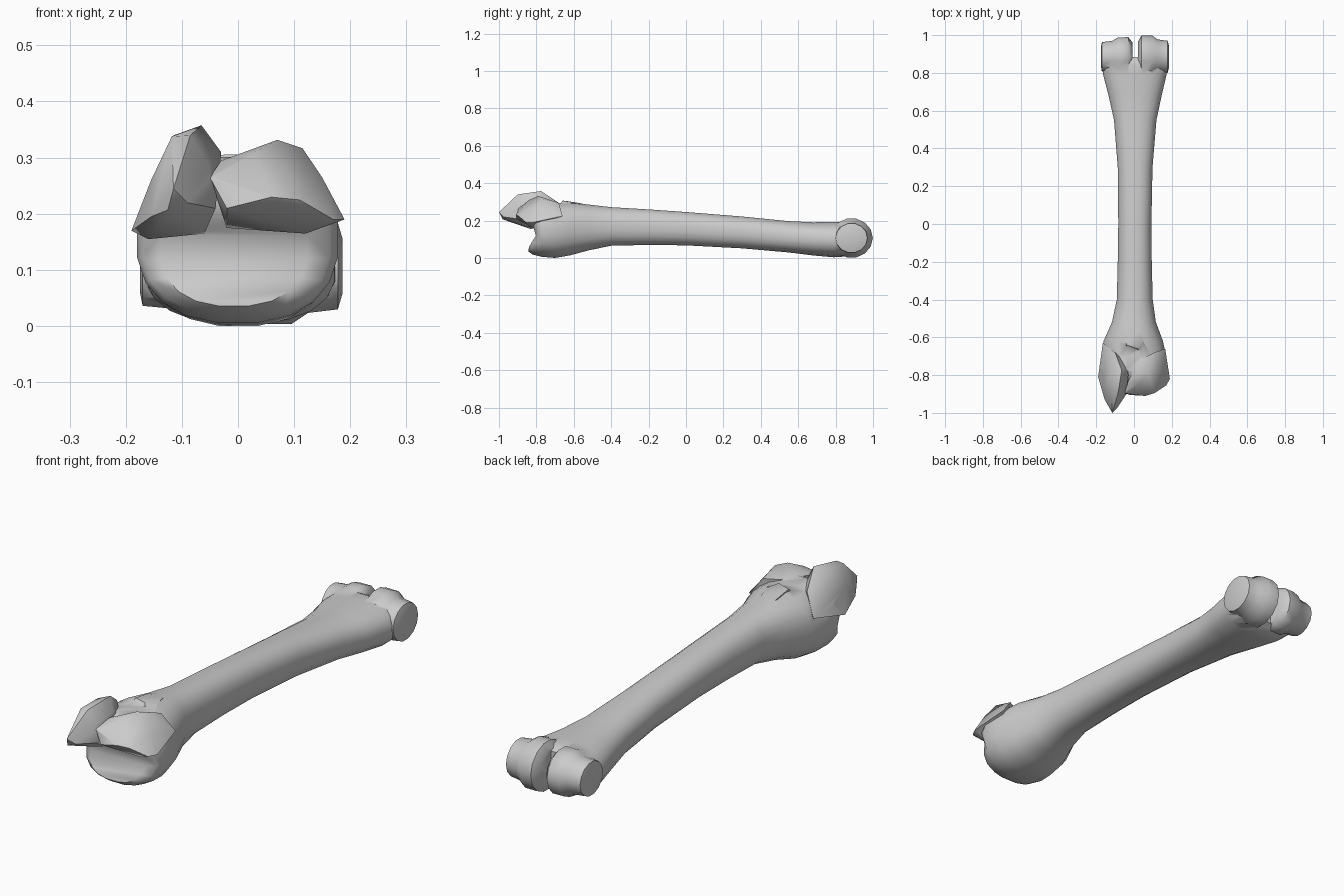
import bpy, bmesh, math
from mathutils import Vector


def make_object(name, bm):
    bmesh.ops.recalc_face_normals(bm, faces=bm.faces)
    mesh = bpy.data.meshes.new(name)
    bm.to_mesh(mesh)
    bm.free()
    obj = bpy.data.objects.new(name, mesh)
    bpy.context.collection.objects.link(obj)
    return obj


def sgn_pow(v, p):
    return math.copysign(abs(v) ** p, v)


def loft(name, sections, n=20, power=0.85):
    """Loft rounded sections (y, left, right, bottom, top, hollow) along y."""
    bm = bmesh.new()
    rings = []
    for y, xl, xr, zb, zt, hollow in sections:
        ring = []
        for i in range(n):
            a = 2 * math.pi * (i + 0.5) / n
            x = (xl + xr) / 2 + (xr - xl) / 2 * sgn_pow(math.sin(a), power)
            z = (zb + zt) / 2 + (zt - zb) / 2 * sgn_pow(math.cos(a), power)
            dy = hollow * math.exp(-((z - 0.135) / 0.05) ** 2)
            ring.append(bm.verts.new((x, y + dy, z)))
        rings.append(ring)
    for a, b in zip(rings, rings[1:]):
        for i in range(n):
            j = (i + 1) % n
            bm.faces.new((a[i], a[j], b[j], b[i]))
    # caps run straight across, so a hollow becomes a horizontal groove
    for ring in (rings[0], rings[-1]):
        for i in range(n // 2 - 1):
            bm.faces.new((ring[i], ring[i + 1], ring[n - 2 - i], ring[n - 1 - i]))
    return make_object(name, bm)


def hull(name, points):
    bm = bmesh.new()
    for p in points:
        bm.verts.new(p)
    res = bmesh.ops.convex_hull(bm, input=bm.verts)
    junk = [g for g in res["geom_interior"] if isinstance(g, bmesh.types.BMVert)]
    bmesh.ops.delete(bm, geom=junk, context='VERTS')
    return make_object(name, bm)


def condyle(name, profile, n=14, cy=0.885, cz=0.112):
    """Roller turned about the x axis from (x, radius) pairs."""
    bm = bmesh.new()
    rings = [[bm.verts.new((x, cy + r * math.cos(2 * math.pi * i / n),
                            cz + 0.93 * r * math.sin(2 * math.pi * i / n)))
              for i in range(n)] for x, r in profile]
    for a, b in zip(rings, rings[1:]):
        for i in range(n):
            j = (i + 1) % n
            bm.faces.new((a[i], a[j], b[j], b[i]))
    bm.faces.new(rings[0])
    bm.faces.new(rings[-1])
    return make_object(name, bm)


# shaft with its flared ends
bone = loft("limb_bone", [
    (-0.845, -0.140, 0.125, 0.040, 0.250, 0.045),
    (-0.820, -0.172, 0.165, 0.022, 0.285, 0.035),
    (-0.770, -0.182, 0.180, 0.010, 0.308, 0.0),
    (-0.700, -0.170, 0.172, 0.004, 0.300, 0.0),
    (-0.620, -0.163, 0.155, 0.018, 0.305, 0.0),
    (-0.520, -0.118, 0.117, 0.045, 0.292, 0.0),
    (-0.400, -0.092, 0.100, 0.070, 0.278, 0.0),
    (-0.200, -0.087, 0.095, 0.074, 0.266, 0.0),
    (0.000, -0.084, 0.093, 0.072, 0.252, 0.0),
    (0.300, -0.087, 0.099, 0.056, 0.228, 0.0),
    (0.550, -0.107, 0.120, 0.034, 0.203, 0.0),
    (0.680, -0.136, 0.148, 0.018, 0.197, 0.0),
    (0.790, -0.165, 0.174, 0.008, 0.200, 0.0),
    (0.850, -0.168, 0.176, 0.012, 0.198, 0.0),
    (0.885, -0.150, 0.160, 0.035, 0.180, 0.0),
])

# tall pointed tubercle on the left, broad one on the right
parts = [
    hull("large_tubercle", [
        (-0.115, -1.0, 0.25), (-0.125, -0.98, 0.212), (-0.09, -0.975, 0.225),
        (-0.155, -0.93, 0.20), (-0.19, -0.81, 0.175), (-0.155, -0.86, 0.265),
        (-0.118, -0.90, 0.343), (-0.085, -0.90, 0.345), (-0.115, -0.79, 0.345),
        (-0.065, -0.775, 0.363), (-0.03, -0.80, 0.315), (-0.05, -0.89, 0.29),
        (-0.04, -0.90, 0.215), (-0.06, -0.84, 0.17), (-0.16, -0.83, 0.16),
        (-0.165, -0.63, 0.22), (-0.10, -0.68, 0.30), (-0.04, -0.74, 0.27)]),
    hull("small_tubercle", [
        (-0.05, -0.895, 0.27), (-0.02, -0.905, 0.215), (0.06, -0.91, 0.235),
        (0.11, -0.895, 0.23), (0.17, -0.855, 0.195), (0.19, -0.82, 0.195),
        (-0.03, -0.83, 0.30), (0.03, -0.84, 0.315), (0.07, -0.79, 0.337),
        (0.115, -0.77, 0.322), (0.15, -0.80, 0.27), (0.165, -0.66, 0.23),
        (0.11, -0.68, 0.30), (0.03, -0.72, 0.30), (-0.02, -0.84, 0.18),
        (0.12, -0.83, 0.17)]),
    hull("front_crest", [
        (-0.04, -0.55, 0.296), (0.03, -0.55, 0.296), (-0.04, -0.64, 0.31),
        (0.02, -0.66, 0.312), (0.05, -0.62, 0.30), (-0.05, -0.70, 0.25),
        (0.05, -0.70, 0.25)]),
    # paired rollers at the far end
    condyle("left_condyle", [(-0.175, 0.050), (-0.170, 0.078), (-0.115, 0.084),
                             (-0.085, 0.103), (-0.030, 0.104), (-0.009, 0.078)]),
    condyle("right_condyle", [(0.022, 0.082), (0.040, 0.114), (0.095, 0.114),
                              (0.125, 0.092), (0.178, 0.085), (0.186, 0.055)]),
]

# fuse everything into one surface
bpy.context.view_layer.objects.active = bone
for part in parts:
    mod = bone.modifiers.new("fuse", 'BOOLEAN')
    mod.operation = 'UNION'
    mod.solver = 'EXACT'
    mod.object = part
    bpy.ops.object.modifier_apply(modifier=mod.name)
    bpy.data.objects.remove(part)

# rest on the ground
low = min(v.co.z for v in bone.data.vertices)
for v in bone.data.vertices:
    v.co -= Vector((0, 0, low))

bpy.ops.object.select_all(action='DESELECT')
bone.select_set(True)
bpy.ops.object.shade_smooth_by_angle(angle=math.radians(50))
